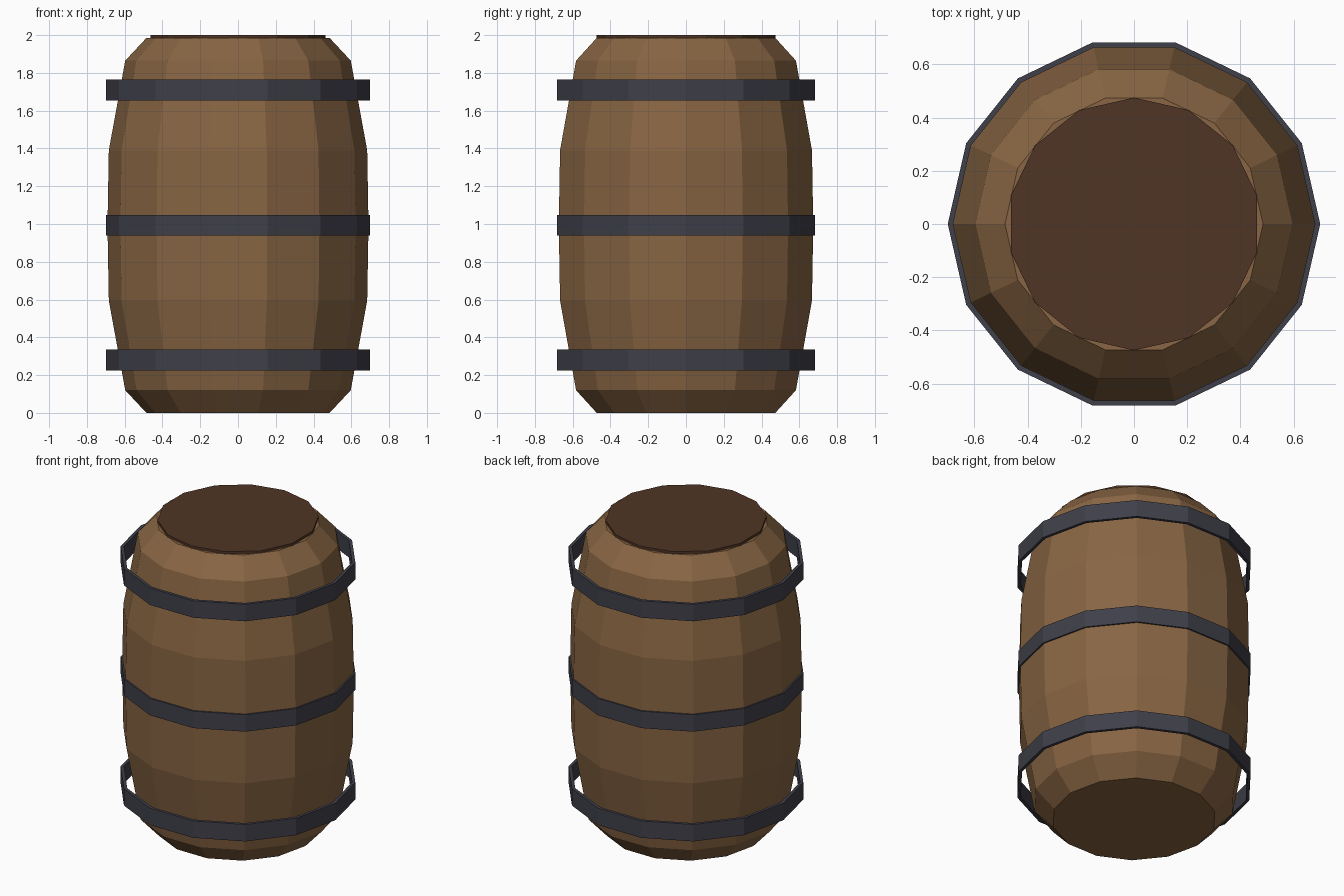
import bpy, bmesh, math

if "Cube" in bpy.data.objects:
    bpy.data.objects.remove(bpy.data.objects["Cube"])

SIDES = 14


def material(name, rgb):
    m = bpy.data.materials.new(name)
    m.diffuse_color = (*rgb, 1)
    m.use_nodes = True
    m.node_tree.nodes["Principled BSDF"].inputs["Base Color"].default_value = m.diffuse_color
    return m


wood = material("oak brown", (0.246, 0.130, 0.056))
dark = material("dark lid brown", (0.080, 0.036, 0.018))
iron = material("dark iron", (0.050, 0.050, 0.068))


def lathe(name, profile, mat, turn=0.0, closed=False):
    """Spin a (radius, z) profile; closed joins its ends, otherwise they are capped."""
    bm = bmesh.new()
    rings = []
    for r, z in profile:
        angles = [turn + 2 * math.pi * i / SIDES for i in range(SIDES)]
        rings.append([bm.verts.new((r * math.cos(a), r * math.sin(a), z)) for a in angles])
    pairs = list(zip(rings, rings[1:]))
    if closed:
        pairs.append((rings[-1], rings[0]))
    for lo, hi in pairs:
        for i in range(SIDES):
            j = (i + 1) % SIDES
            bm.faces.new((lo[i], lo[j], hi[j], hi[i]))
    if not closed:
        bm.faces.new(rings[0][::-1])
        bm.faces.new(rings[-1])
    bmesh.ops.recalc_face_normals(bm, faces=bm.faces)
    mesh = bpy.data.meshes.new(name)
    bm.to_mesh(mesh)
    bm.free()
    mesh.materials.append(mat)
    obj = bpy.data.objects.new(name, mesh)
    bpy.context.collection.objects.link(obj)
    return obj


# Bulging wooden body, symmetric about its middle
half = [(0.485, 0.0), (0.597, 0.12), (0.684, 0.595)]
height = 1.985
body = half + [(0.691, height / 2)] + [(r, height - z) for r, z in reversed(half)]
lathe("barrel_body", body, wood)

# Thin lid, turned a quarter against the body
lathe("barrel_lid", [(0.475, 1.96), (0.475, 2.0)], dark, turn=math.pi / 2)

# Three equal iron hoops
for name, z in (("lower_hoop", 0.28), ("middle_hoop", 0.993), ("upper_hoop", 1.71)):
    lathe(name, [(0.70, z - 0.055), (0.70, z + 0.055),
                 (0.68, z + 0.055), (0.68, z - 0.055)], iron, closed=True)
